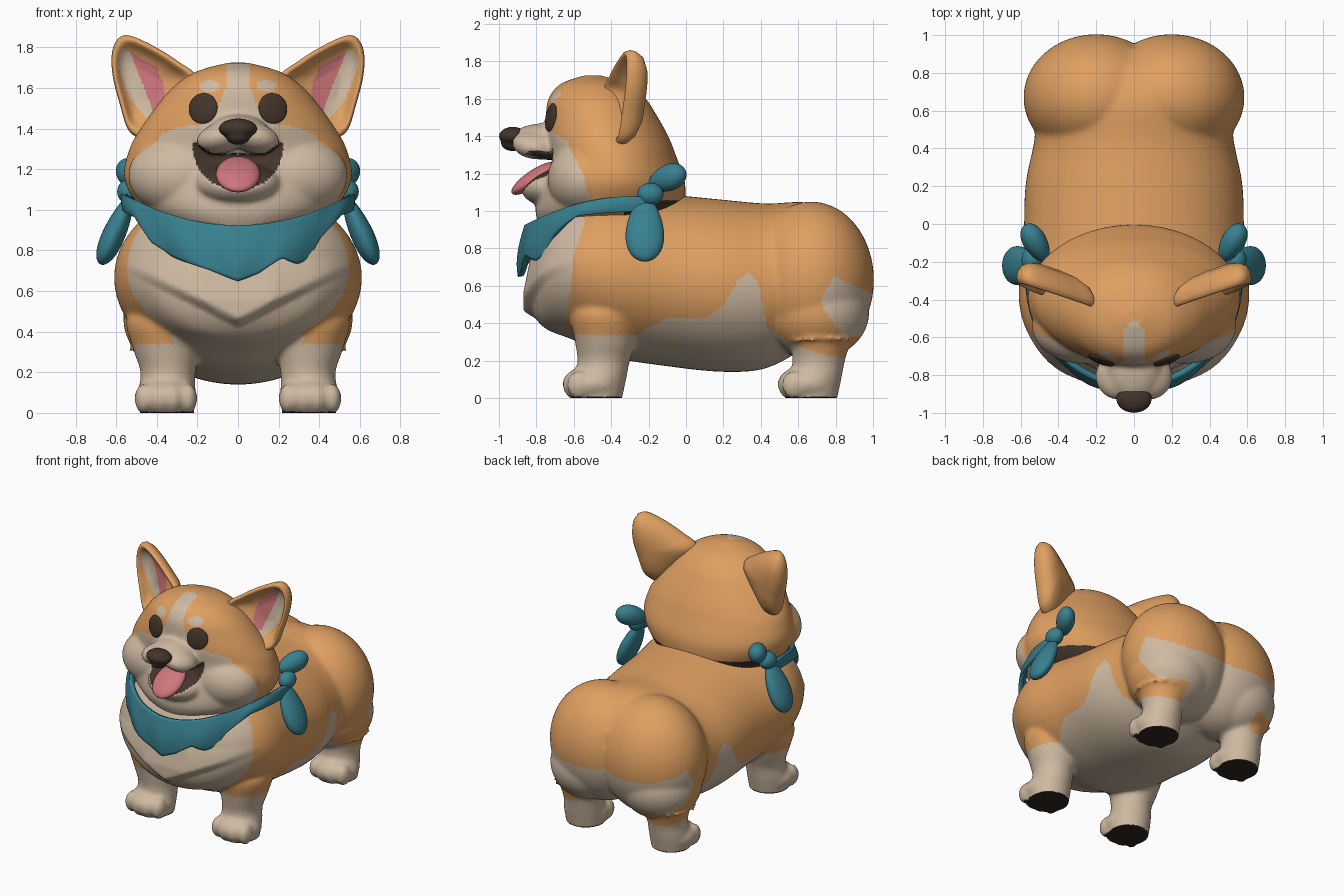
import bpy, bmesh, math
from mathutils import Vector, Matrix
from mathutils.bvhtree import BVHTree

if "Cube" in bpy.data.objects:
    bpy.data.objects.remove(bpy.data.objects["Cube"])

COLOURS = {"orange_fur": (.74, .35, .12), "cream_fur": (.62, .49, .36), "teal_cloth": (.04, .22, .28),
           "dark_brown": (.055, .035, .024), "pink": (.62, .18, .2), "pad_brown": (.03, .018, .012)}
NAMES = list(COLOURS)
MATS = []
for key, rgb in COLOURS.items():
    m = bpy.data.materials.new(key)
    m.use_nodes = True
    m.diffuse_color = (*rgb, 1)
    bsdf = m.node_tree.nodes["Principled BSDF"]
    bsdf.inputs["Base Color"].default_value = (*rgb, 1)
    bsdf.inputs["Roughness"].default_value = .7
    MATS.append(m)


def lerp(pts, v):
    """Piecewise linear lookup."""
    for (a, p), (b, q) in zip(pts, pts[1:]):
        if v <= b:
            return p + (q - p) * max(0, (v - a) / (b - a))
    return pts[-1][1]


def spline(pts, n, closed=False):
    """Smooth resampling through a few points."""
    P = [Vector(p) for p in pts]
    k, out = len(P), []
    get = (lambda i: P[i % k]) if closed else (lambda i: P[min(max(i, 0), k - 1)])
    for i in range(k if closed else k - 1):
        a, b, c, d = get(i - 1), get(i), get(i + 1), get(i + 2)
        for j in range(n):
            t = j / n
            out.append(b + (c - a) * (t / 2) + (2 * a - 5 * b + 4 * c - d) * (t * t / 2)
                       + (3 * b - a - 3 * c + d) * (t ** 3 / 2))
    return out if closed else out + [P[-1]]


def skin(bm, rings):
    """Bridge rings of points and cap both ends."""
    R = [[bm.verts.new(p) for p in ring] for ring in rings]
    k = len(R[0])
    for a, b in zip(R, R[1:]):
        for i in range(k):
            bm.faces.new((a[i], a[(i + 1) % k], b[(i + 1) % k], b[i]))
    bm.faces.new(R[0][::-1])
    bm.faces.new(R[-1])


def loft(bm, stations, axis, sx=1):
    """Elliptical rings: (position, centre x, other centre, radius x, other radius)."""
    rings = []
    for p, cx, c, rx, r in spline(stations, 5):
        ring = []
        for i in range(64):
            a = i * math.tau / 64
            u, v = sx * (cx + rx * math.cos(a)), c + r * math.sin(a)
            ring.append((u, p, v) if axis == "y" else (u, v, p))
        rings.append(ring)
    skin(bm, rings)


def blob(bm, c, r, d=(0, 0, 1), taper=0):
    """Ellipsoid whose local z follows d, widening to its tip by taper."""
    vs = bmesh.ops.create_uvsphere(bm, u_segments=48, v_segments=32, radius=1)["verts"]
    rot = Matrix() if tuple(d) == (0, 0, 1) else Vector(d).to_track_quat("Z", "Y").to_matrix().to_4x4()
    for v in vs:
        f = 1 + taper * v.co.z
        v.co = rot @ Vector((v.co.x * r[0] * f, v.co.y * r[1] * f, v.co.z * r[2])) + Vector(c)


def finish(name, bm, colour, mirror=False, voxel=0, shape=None, smooth=6):
    bmesh.ops.recalc_face_normals(bm, faces=bm.faces)
    me = bpy.data.meshes.new(name)
    bm.to_mesh(me)
    bm.free()
    ob = bpy.data.objects.new(name, me)
    bpy.context.collection.objects.link(ob)
    if voxel:
        rm = ob.modifiers.new("Fuse", "REMESH")
        rm.mode, rm.voxel_size = "VOXEL", voxel
        sm = ob.modifiers.new("Soften", "SMOOTH")
        sm.factor, sm.iterations = .5, smooth
        dg = bpy.context.evaluated_depsgraph_get()
        me = bpy.data.meshes.new_from_object(ob.evaluated_get(dg))
        ob.modifiers.clear()
        ob.data = me
    if shape:
        for v in me.vertices:
            v.co = shape(v.co.copy())
        me.update()
    me.materials.clear()
    for m in MATS:
        me.materials.append(m)
    for p in me.polygons:
        p.use_smooth = True
        key = colour if isinstance(colour, str) else colour(p.center, p.normal)
        p.material_index = NAMES.index(key)
    if mirror:
        ob.modifiers.new("Mirror", "MIRROR").use_mirror_merge = False
    return ob


# Body: barrel, haunches, legs and paws fused into one skin
bm = bmesh.new()
loft(bm, [(-.83, 0, .64, .18, .18), (-.75, 0, .67, .41, .30), (-.6, 0, .69, .55, .38), (-.4, 0, .67, .61, .45),
          (-.1, 0, .63, .585, .46), (.2, 0, .6, .575, .46), (.43, 0, .6, .53, .44), (.65, 0, .66, .5, .385),
          (.82, 0, .67, .4, .3), (.93, 0, .67, .15, .15)], "y")
for s in (1, -1):
    blob(bm, (s * .2, .67, .63), (.385, .335, .42))
    blob(bm, (s * .28, .7, .46), (.285, .28, .25))
    for cy, top in ((-.43, .56), (.72, .4)):
        loft(bm, [(top, .36, cy, .1, .1), (top - .1, .37, cy, .18, .185), (.31, .355, cy, .16, .165),
                  (.2, .345, cy - .01, .135, .14), (.1, .35, cy - .03, .14, .14), (-.04, .35, cy - .05, .13, .13)],
             "z", s)
        blob(bm, (s * .355, cy - .07, .075), (.155, .16, .1))
        for i in range(4):
            u = i - 1.5
            blob(bm, (s * .355 + u * .072, cy - .175 + .022 * abs(u), .07), (.046, .065, .075))


def chest_ruff(c):
    edge = .42 + .5 * abs(c.x)
    if c.y < -.5 and c.z > edge:
        c.y -= .04 * min(1, (c.z - edge) / .045) * min(1, max(0, (.76 - c.z) / .2)) * min(1, (-.5 - c.y) / .1)
    c.z = max(c.z, 0)
    return c


BELLY = [(-.27, .335), (-.1, .43), (.12, .43), (.2, .5), (.28, .63), (.33, .67), (.38, .63), (.41, .5),
         (.43, .38), (.55, .3), (.7, .24), (.9, .2)]


def body_colour(c, n):
    x, y, z = abs(c.x), c.y, c.z
    if z < .006:
        return "pad_brown"
    chest = y < lerp([(.4, -.64), (.75, -.6), (.95, -.54)], z)
    inner = z < .45 and x < (.32 if y < 0 else .25)
    rump = y > .72 and z < lerp([(.72, .52), (.79, .65), (.9, .6), (1, .55)], y) \
        and (x < .3 or z > max(.33, .5 - (y - .72) * 1.4))
    return "cream_fur" if chest or inner or rump or z < lerp(BELLY, y) else "orange_fur"


finish("body", bm, body_colour, voxel=.0145, shape=chest_ruff)

# Head: skull, muzzle, lips, cheeks and jaw fused
bm = bmesh.new()
loft(bm, [(.9, 0, -.42, .32, .35), (1, 0, -.41, .47, .395), (1.15, 0, -.39, .56, .385), (1.3, 0, -.40, .535, .345),
          (1.4, 0, -.425, .48, .33), (1.5, 0, -.45, .41, .3), (1.6, 0, -.475, .325, .26),
          (1.68, 0, -.49, .21, .18), (1.725, 0, -.5, .05, .045)], "z")
blob(bm, (0, -.74, 1.385), (.15, .2, .085))
blob(bm, (0, -.72, 1.13), (.21, .165, .11))
for s in (1, -1):
    blob(bm, (s * .08, -.8, 1.355), (.13, .125, .075), (s * .25, .1, 1))
    blob(bm, (s * .27, -.54, 1.17), (.27, .2, .2))


def mouth_depth(c):
    """Positive inside the open smile, zero at its rim."""
    x = abs(c.x)
    if c.y > -.6 or c.z > 1.275 + .7 * max(0, x - .13):
        return 0
    return max(0, 1 - (x / .225) ** 2 - ((c.z - 1.31) / .215) ** 2)


def carve_mouth(c):
    c.y += .09 * min(.8, mouth_depth(c))
    return c


def head_colour(c, n):
    x, y, z = abs(c.x), c.y, c.z
    if mouth_depth(c) > .02 or (z < 1.06 and y > -.33):
        return "dark_brown"
    stripe = y < -.5 and x < min(lerp([(1.42, .16), (1.5, .1), (1.6, .06), (1.72, .06)], z), (-.5 - y) * .9)
    brow = y < -.5 and ((x - .14) / .05) ** 2 + ((z - 1.61) / .03) ** 2 < 1
    face = y < lerp([(1, -.5), (1.2, -.55), (1.35, -.63)], z) and \
        z < lerp([(.15, 1.43), (.28, 1.41), (.42, 1.36), (.55, 1.22)], x)
    return "cream_fur" if stripe or brow or face else "orange_fur"


head = finish("head", bm, head_colour, voxel=.0125, shape=carve_mouth, smooth=7)

# Eyes set on the head surface
tree = BVHTree.FromPolygons([v.co for v in head.data.vertices], [p.vertices for p in head.data.polygons])
hit, normal, _, _ = tree.ray_cast(Vector((.172, -2, 1.5)), Vector((0, 1, 0)))
bm = bmesh.new()
blob(bm, hit, (.074, .076, .018), normal)
finish("eyes", bm, "dark_brown", mirror=True)

# Nose and tongue
bm = bmesh.new()
blob(bm, (0, -.925, 1.4), (.095, .075, .05))
blob(bm, (0, -.925, 1.365), (.06, .065, .045))
finish("nose", bm, "dark_brown", voxel=.008)
bm = bmesh.new()
blob(bm, (0, -.81, 1.175), (.108, .045, .145), (0, -.83, -.55))
finish("tongue", bm, "pink")

# Ears: a cupped shell from concentric outlines
outline = spline([(.2, 1.64), (.3, 1.735), (.45, 1.825), (.56, 1.86), (.615, 1.8), (.62, 1.68), (.585, 1.53),
                  (.53, 1.38), (.42, 1.36), (.3, 1.48)], 8, True)
mid = Vector((.46, 1.62))
rings = []
for s, d in ((.03, .11), (.3, .108), (.6, .095), (.85, .065), (.97, .025), (1, -.005), (.97, -.028), (.92, -.035),
             (.86, -.028), (.8, -.01), (.75, .003), (.7, .015), (.65, .023), (.6, .03), (.55, .035), (.5, .04),
             (.45, .043), (.4, .045), (.35, .048), (.3, .05), (.25, .05), (.2, .05), (.1, .05), (.03, .05)):
    ring = []
    for p in outline:
        q = mid + (p - mid) * s
        ring.append((q.x, -.42 + .3 * (q.x - .2) + .06 * (q.y - 1.5) + d, q.y))
    rings.append(ring)
bm = bmesh.new()
skin(bm, rings)


def ear_colour(c, n):
    inner = lerp([(1.42, .385), (1.58, .355), (1.7, .4), (1.79, .55)], c.z)
    outer = lerp([(1.42, .43), (1.55, .53), (1.7, .59), (1.78, .58)], c.z)
    depth = c.y - (-.42 + .3 * (c.x - .2) + .06 * (c.z - 1.5))
    if n.y > .3 or depth > .053 or not inner < c.x < outer or not 1.42 < c.z < 1.79:
        return "orange_fur"
    return "pink" if c.x < .53 - (1.77 - c.z) * .4 else "cream_fur"


finish("ears", bm, ear_colour, mirror=True)

# Bandana draped round the chest, with one extra fold on its left
bm = bmesh.new()
HEM = [(-.56, 1.0), (-.48, .97), (-.4, .84), (-.3, .77), (-.2, .73), (0, .65), (.1, .69), (.2, .765), (.27, .735),
       (.33, .76), (.38, .86), (.48, .98), (.56, 1.0)]
COLS, ROWS = 96, 14
grid = []
for i in range(COLS + 1):
    a = math.radians(-94 + 188 * i / COLS)
    x = .56 * math.sin(a)
    top = .92 + .5 * x * x
    low = lerp(HEM, x)
    col = []
    for j in range(ROWS + 1):
        t = j / ROWS
        out = 1 + .06 * math.sin(t * 2) * math.cos(a) + .012 * t * math.sin(abs(x) * 25 + 3 * t)
        col.append(bm.verts.new((x * out, -.25 - .6 * math.cos(a) * out, top + (low - top) * t)))
    grid.append(col)
for a, b in zip(grid, grid[1:]):
    for j in range(ROWS):
        bm.faces.new((a[j], a[j + 1], b[j + 1], b[j]))
cloth = finish("bandana", bm, "teal_cloth")
thick = cloth.modifiers.new("Thickness", "SOLIDIFY")
thick.thickness, thick.offset = .03, 0

# Side knots with a raised and a hanging tail
bm = bmesh.new()
blob(bm, (.54, -.19, 1.09), (.055, .07, .06))
blob(bm, (.52, -.1, 1.175), (.062, .07, .115), (.1, .17, .07), .15)
blob(bm, (.6, -.22, .905), (.1, .055, .19), (.4, 0, -.9), .25)
finish("bandana_knots", bm, lambda c, n: "cream_fur" if n.x > 0 and c.x > .6 and
       max(abs(c.y + .25), abs(c.z - .89)) < .03 else "teal_cloth", mirror=True)
